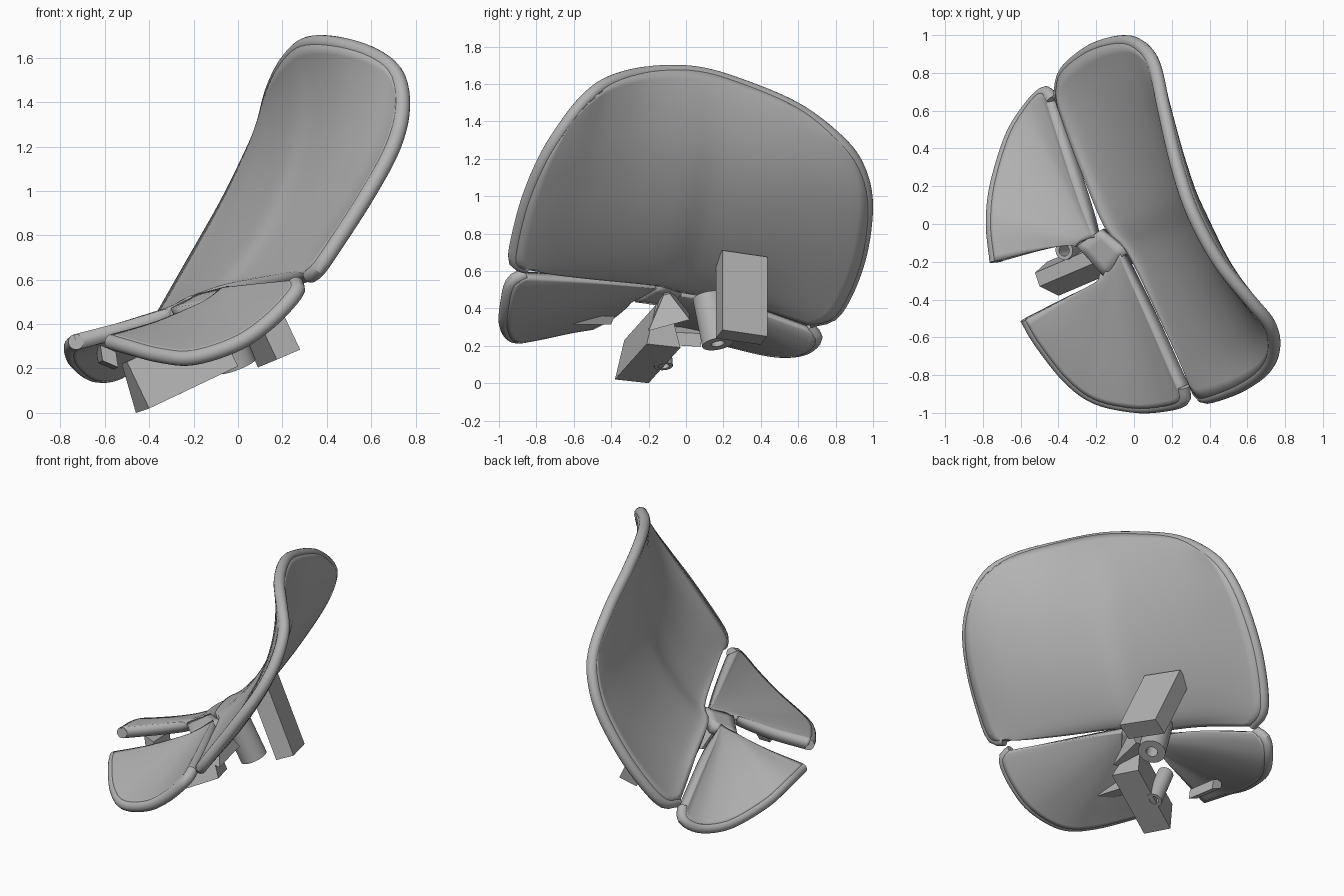
import bpy, bmesh
from mathutils import Vector as V

if "Cube" in bpy.data.objects:
    bpy.data.objects.remove(bpy.data.objects["Cube"])

grey = bpy.data.materials.new("mid grey")
grey.use_nodes = True
COLOR = (0.45, 0.45, 0.45, 1)
grey.diffuse_color = COLOR
grey.node_tree.nodes["Principled BSDF"].inputs["Base Color"].default_value = COLOR
T = 0.07  # shell thickness


def finish(name, bm, smooth=False):
    bmesh.ops.recalc_face_normals(bm, faces=bm.faces)
    me = bpy.data.meshes.new(name)
    bm.to_mesh(me)
    bm.free()
    ob = bpy.data.objects.new(name, me)
    bpy.context.collection.objects.link(ob)
    me.materials.append(grey)
    if smooth:
        select(ob)
        bpy.ops.object.shade_smooth_by_angle()
    return ob


def select(ob):
    bpy.ops.object.select_all(action='DESELECT')
    ob.select_set(True)
    bpy.context.view_layer.objects.active = ob


def resample(pts, n):
    """Smooth curve through the points, evenly spaced by length."""
    p = [V(q) for q in pts]
    p = [2 * p[0] - p[1]] + p + [2 * p[-1] - p[-2]]
    dense = []
    for a, b, c, d in zip(p, p[1:], p[2:], p[3:]):
        for i in range(20):
            t = i / 20
            dense.append(b + (c - a) * t / 2 + (2 * a - 5 * b + 4 * c - d) * t * t / 2
                         + (3 * b - a - 3 * c + d) * t ** 3 / 2)
    dense.append(p[-2])
    run = [0]
    for a, b in zip(dense, dense[1:]):
        run.append(run[-1] + (b - a).length)
    out, k = [], 0
    for i in range(n + 1):
        s = run[-1] * i / n
        while k < len(run) - 2 and run[k + 1] < s:
            k += 1
        out.append(dense[k].lerp(dense[k + 1], (s - run[k]) / (run[k + 1] - run[k])))
    return out


def panel(name, low, high, start, end, bulge=(0, 0, 0), n=32):
    """Thick curved sheet spanning four edge curves."""
    lo, hi, st, en = (resample(c, n) for c in (low, high, start, end))
    bm, rows = bmesh.new(), []
    for j in range(n + 1):
        v, row = j / n, []
        for i in range(n + 1):
            u = i / n
            flat = lo[0].lerp(lo[-1], u).lerp(hi[0].lerp(hi[-1], u), v)
            q = lo[i].lerp(hi[i], v) + st[j].lerp(en[j], u) - flat
            row.append(bm.verts.new(q + V(bulge) * 16 * u * (1 - u) * v * (1 - v)))
        rows.append(row)
    for r, s in zip(rows, rows[1:]):
        for i in range(n):
            bm.faces.new((r[i], r[i + 1], s[i + 1], s[i]))
    ob = finish(name, bm, True)
    mod = ob.modifiers.new("thickness", 'SOLIDIFY')
    mod.thickness, mod.offset = T, 0


def rim(name, pts):
    """Round bead along the outer edge."""
    cu = bpy.data.curves.new(name, 'CURVE')
    cu.dimensions, cu.bevel_depth, cu.use_fill_caps = '3D', T / 2, True
    cu.bevel_resolution = 7
    sp = cu.splines.new('POLY')
    sp.points.add(len(pts) - 1)
    for a, p in zip(sp.points, pts):
        a.co = (*p, 1)
    ob = bpy.data.objects.new(name, cu)
    bpy.context.collection.objects.link(ob)
    cu.materials.append(grey)
    select(ob)
    bpy.ops.object.convert(target='MESH')
    bpy.ops.object.shade_smooth_by_angle()


def block(name, o, along, wide, up, top=1.0):
    """Slanted box; top scales the width of the upper side."""
    o, along, wide, up = V(o), V(along), V(wide), V(up)
    bm = bmesh.new()
    ends = [[bm.verts.new(e + q) for q in (V(), wide, up + wide * top, up)]
            for e in (o, o + along)]
    for f in ends:
        bm.faces.new(f)
    for i in range(4):
        k = (i + 1) % 4
        bm.faces.new((ends[0][i], ends[0][k], ends[1][k], ends[1][i]))
    finish(name, bm)


def tube(name, a, b, outer, inner, n=32):
    """Hollow pin from a to b."""
    a, b = V(a), V(b)
    rot = (b - a).to_track_quat('Z', 'Y')
    bm, rings = bmesh.new(), []
    for end, r in ((a, outer), (b, outer), (b, inner), (a, inner)):
        made = bmesh.ops.create_circle(bm, segments=n, radius=r)["verts"]
        for w in made:
            w.co = rot @ w.co + end
        rings.append(made)
    for k in range(4):
        r, s = rings[k], rings[(k + 1) % 4]
        for i in range(n):
            m = (i + 1) % n
            bm.faces.new((r[i], r[m], s[m], s[i]))
    finish(name, bm, True)


# Tall back panel: one smooth outline, split at its two upper corners
back_low = [(.325, -.85, .62), (.15, -.5, .585), (-.03, -.145, .55), (-.145, -.02, .515),
            (-.275, .3, .455), (-.395, .66, .33)]
near_corner, far_corner = V((.74, -.65, 1.37)), V((.11, .83, 1.28))
outline = resample([back_low[0], (.36, -.91, .645), (.42, -.91, .73), (.575, -.85, .97),
                    (.695, -.76, 1.19), near_corner, (.715, -.53, 1.52), (.61, -.4, 1.61),
                    (.45, -.2, 1.66), (.315, .05, 1.66), (.23, .3, 1.59), (.16, .6, 1.46),
                    far_corner, (.045, .93, 1.13), (-.055, .965, .93), (-.22, .92, .64),
                    (-.365, .8, .385), back_low[-1]], 96)
a, b = (min(range(97), key=lambda i: (outline[i] - c).length) for c in (near_corner, far_corner))
panel("back_panel", back_low, outline[a:b + 1], outline[:a + 1], outline[b:][::-1],
      (.11, 0, -.08))
rim("back_panel_rim", outline)

# Near seat wing
near_slot = [(-.06, -.155, .535), (.1, -.5, .56), (.26, -.86, .58)]
near_cut = [(-.14, -.28, .47), (-.36, -.39, .38), (-.57, -.5, .32)]
near_out = [near_slot[-1], (.26, -.93, .54), (.15, -.96, .42), (0, -.965, .315),
            (-.2, -.92, .25), (-.35, -.81, .26), (-.5, -.62, .3), near_cut[-1]]
panel("near_wing", [near_slot[0], near_cut[0]], near_out, near_slot, near_cut, (0, 0, .01))
rim("near_wing_rim", resample(near_out, 40))

# Far seat wing
far_slot = [(-.195, -.07, .5), (-.31, .27, .43), (-.43, .65, .3)]
far_cut = [(-.3, -.1, .44), (-.5, -.14, .38), (-.73, -.2, .32)]
far_out = [far_slot[-1], (-.47, .695, .24), (-.55, .62, .18), (-.65, .46, .175),
           (-.73, .2, .235), (-.75, 0, .295), far_cut[-1]]
panel("far_wing", [far_slot[0], far_cut[0]], far_out, far_slot, far_cut)
rim("far_wing_rim", resample(far_out, 40))

# Bridge joining the three panels
panel("bridge", [(-.17, -.03, .505), (-.03, -.14, .54)], [(-.29, -.11, .44), (-.14, -.28, .465)],
      [(-.17, -.03, .505), (-.29, -.11, .44)], [(-.03, -.14, .54), (-.14, -.28, .465)], n=4)

# Support blocks and hollow pins underneath
block("rear_block", (.175, .16, .24), (-.2, 0, .425), (.105, .035, .045), (-.085, .24, -.035))
block("front_block", (-.4, -.38, .02), (.4, .17, .19), (-.06, .18, -.02), (-.1, .05, .21), .4)
block("bridge_wedge", (0, -.2, .28), (-.13, 0, .03), (0, .22, .06), (-.05, .08, .19), .15)
tube("large_pin", (0, .17, .21), (-.1, .12, .46), .085, .036)
tube("small_pin", (-.26, -.12, .09), (-.37, -.14, .33), .05, .03)

# Small tabs under the wings
block("near_tab", (-.21, -.6, .315), (-.06, .2, 0), (-.08, 0, 0), (.01, .02, .045))
block("far_tab", (-.54, -.12, .205), (-.02, .2, -.01), (-.07, 0, .03), (-.01, 0, .07))
